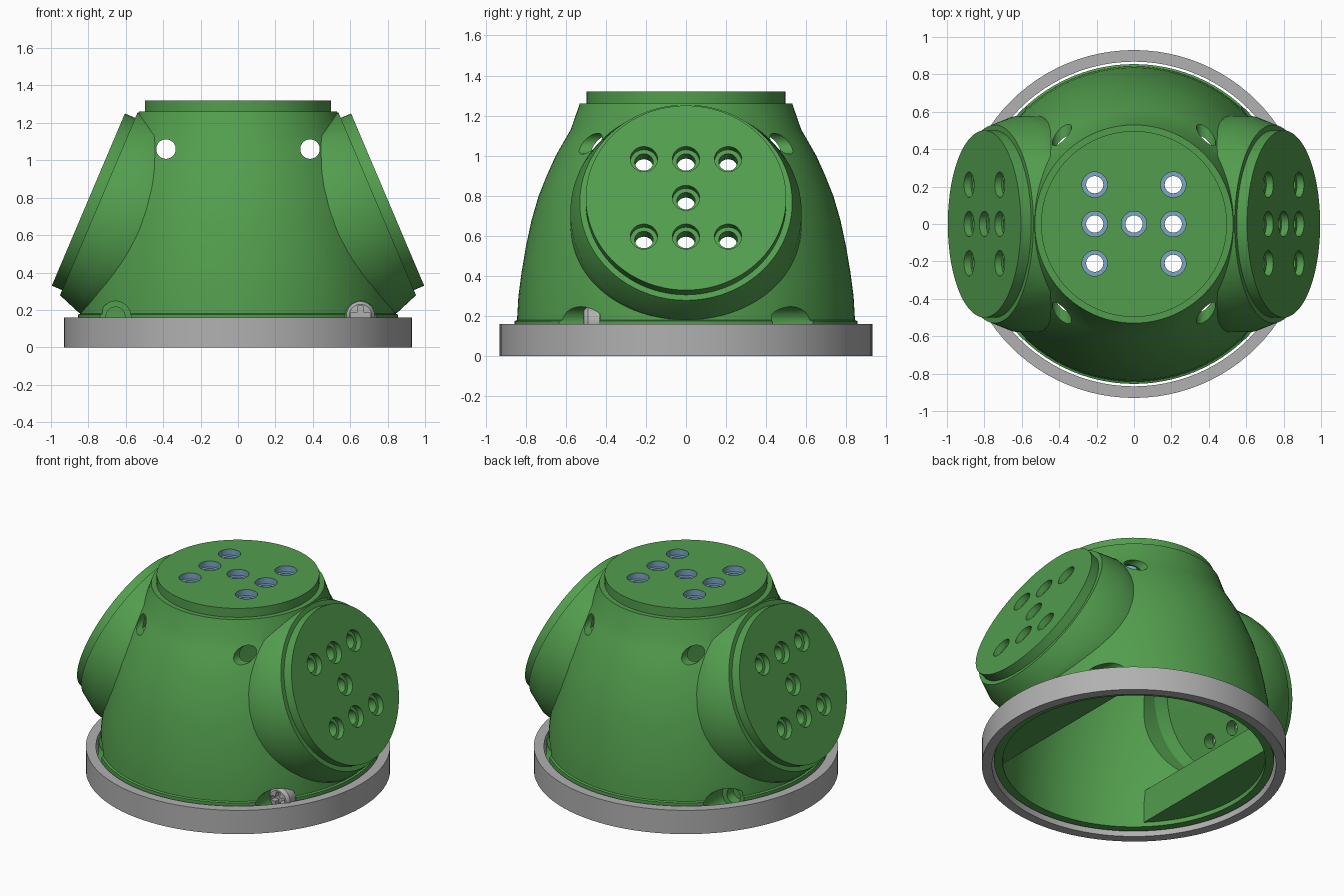
import bpy, bmesh, math
from mathutils import Matrix, Vector

if "Cube" in bpy.data.objects:
    bpy.data.objects.remove(bpy.data.objects["Cube"])


def material(name, rgb):
    m = bpy.data.materials.new(name)
    m.diffuse_color = (*rgb, 1)
    m.use_nodes = True
    m.node_tree.nodes["Principled BSDF"].inputs["Base Color"].default_value = m.diffuse_color
    return m


GREEN = material("housing green", (0.085, 0.34, 0.075))
GREY = material("ring grey", (0.44, 0.44, 0.44))
BLUE = material("insert blue", (0.2, 0.38, 0.55))


def new_object(name, bm, mat=None):
    bmesh.ops.recalc_face_normals(bm, faces=bm.faces[:])
    me = bpy.data.meshes.new(name)
    bm.to_mesh(me)
    bm.free()
    ob = bpy.data.objects.new(name, me)
    bpy.context.collection.objects.link(ob)
    if mat:
        me.materials.append(mat)
    return ob


def lathe(bm, profile, matrix=Matrix(), n=96, closed=False):
    """Spin (radius, height) points round local z."""
    rings = []
    for r, z in profile:
        if r == 0:
            rings.append([bm.verts.new(matrix @ Vector((0, 0, z)))] * n)
        else:
            rings.append([bm.verts.new(matrix @ Vector((r * math.cos(a), r * math.sin(a), z)))
                          for a in (2 * math.pi * i / n for i in range(n))])
    pairs = list(zip(rings, rings[1:]))
    if closed:
        pairs.append((rings[-1], rings[0]))
    for a, b in pairs:
        for i in range(n):
            j = (i + 1) % n
            bm.faces.new(list(dict.fromkeys((a[i], a[j], b[j], b[i]))))


def lathe_object(name, profile, matrix=Matrix(), mat=None, n=96, closed=False):
    bm = bmesh.new()
    lathe(bm, profile, matrix, n, closed)
    return new_object(name, bm, mat)


def box(name, lo, hi):
    bm = bmesh.new()
    lo, hi = Vector(lo), Vector(hi)
    bmesh.ops.create_cube(bm, size=1, matrix=Matrix.Translation((lo + hi) / 2)
                          @ Matrix.Diagonal((*(hi - lo), 1)))
    return new_object(name, bm)


def boolean(target, tool, op):
    mod = target.modifiers.new(op, 'BOOLEAN')
    mod.object, mod.operation, mod.solver = tool, op, 'EXACT'
    bpy.context.view_layer.objects.active = target
    bpy.ops.object.modifier_apply(modifier=mod.name)
    bpy.data.objects.remove(tool)


def smooth(ob):
    bpy.ops.object.select_all(action='DESELECT')
    ob.select_set(True)
    bpy.context.view_layer.objects.active = ob
    bpy.ops.object.shade_smooth_by_angle(angle=math.radians(20))


def along_y(x, z):
    return Matrix.Translation((x, 0, z)) @ Matrix.Rotation(math.pi / 2, 4, 'X')


# Frames of the three mounting faces: local z points out of the face
PORTS = [Matrix.Translation((s * 0.80, 0, 0.79)) @ Matrix.Rotation(s * math.radians(67), 4, 'Y')
         for s in (-1, 1)]
TOP = Matrix.Translation((0, 0, 1.32))
HOLES = [(sx * 0.21, y) for sx in (-1, 1) for y in (-0.21, 0, 0.21)] + [(0, 0)]

# Base ring
ring = lathe_object("base_ring", [(0.868, 0), (0.93, 0), (0.93, 0.16), (0.868, 0.16)],
                    mat=GREY, closed=True)
smooth(ring)

# Housing: bell shaped dome plus two tilted side collars
housing = lathe_object("housing", [
    (0, 0.03), (0.855, 0.03), (0.855, 0.175), (0.843, 0.18), (0.836, 0.3), (0.82, 0.42),
    (0.798, 0.55), (0.77, 0.68), (0.735, 0.8), (0.695, 0.9), (0.65, 1.0), (0.61, 1.07),
    (0.575, 1.13), (0.53, 1.26), (0.497, 1.26), (0.497, 1.32), (0, 1.32)], mat=GREEN)
for m in PORTS:
    boolean(housing, lathe_object("collar", [
        (0, -0.42), (0.577, -0.42), (0.577, -0.19), (0.53, -0.06), (0.5, -0.06),
        (0.5, 0), (0, 0)], m, GREEN), 'UNION')

# Hollow inside, leaving a ledge on each side for the screws
cavity = lathe_object("cavity", [
    (0, -0.1), (0.805, -0.1), (0.80, 0.2), (0.785, 0.35), (0.75, 0.55), (0.69, 0.78),
    (0.60, 1.0), (0.52, 1.13), (0.49, 1.21), (0, 1.21)])
for m in PORTS:
    boolean(cavity, lathe_object("port_cavity", [
        (0, -0.5), (0.5, -0.5), (0.5, -0.19), (0.47, -0.11), (0, -0.11)], m), 'UNION')
for lo, hi in ((-1, -0.56), (0.56, 1)):
    boolean(cavity, box("ledge", (lo, -1, 0.06), (hi, 1, 0.28)), 'DIFFERENCE')
boolean(housing, cavity, 'DIFFERENCE')

# Stepped bolt holes in the three faces
bm = bmesh.new()
for m in PORTS + [TOP]:
    for x, y in HOLES:
        lathe(bm, [(0, -0.17), (0.046, -0.17), (0.046, -0.04), (0.068, -0.04),
                   (0.068, 0.05), (0, 0.05)], m @ Matrix.Translation((x, y, 0)), 32)
boolean(housing, new_object("bolt_holes", bm), 'DIFFERENCE')

# Shoulder holes straight through front to back, and screw pockets at the foot
bm = bmesh.new()
for sx in (-1, 1):
    lathe(bm, [(0, -1), (0.052, -1), (0.052, 1), (0, 1)], along_y(sx * 0.385, 1.06), 40)
    for sy in (-1, 1):
        lathe(bm, [(0, sy * 0.36), (0.05, sy * 0.36), (0.05, sy * 0.43), (0.082, sy * 0.43),
                   (0.082, sy * 0.85), (0, sy * 0.85)], along_y(sx * 0.655, 0.165), 40)
boolean(housing, new_object("side_holes", bm), 'DIFFERENCE')

# Blue lining of the top bolt holes
housing.data.materials.clear()
housing.data.materials.append(GREEN)
housing.data.materials.append(BLUE)
for p in housing.data.polygons:
    c = p.center
    lined = 1.225 < c.z < 1.315 and any(math.hypot(c.x - x, c.y - y) < 0.08 for x, y in HOLES)
    p.material_index = 1 if lined else 0
smooth(housing)

# One cross-head screw, front right
screw = lathe_object("screw", [(0, 0.37), (0.046, 0.37), (0.046, 0.432), (0.076, 0.432),
                               (0.076, 0.49), (0.06, 0.51), (0, 0.515)],
                     along_y(0.655, 0.17), GREY, 40)
for w, h in ((0.05, 0.015), (0.015, 0.05)):
    boolean(screw, box("slot", (0.655 - w, -0.6, 0.17 - h), (0.655 + w, -0.475, 0.17 + h)),
            'DIFFERENCE')
smooth(screw)
